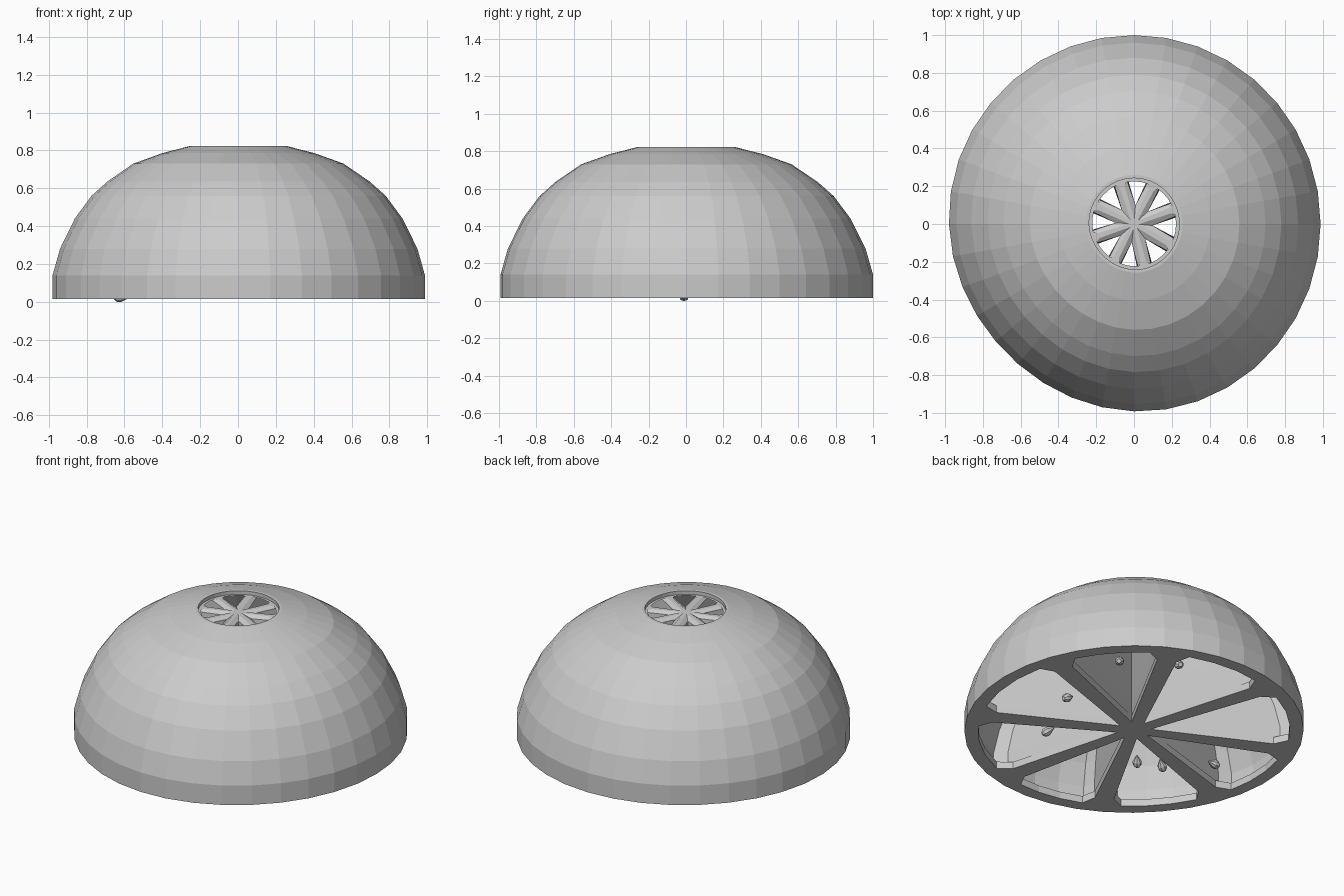
import bpy, bmesh
from math import sin, cos, radians, pi, sqrt, atan2

if "Cube" in bpy.data.objects:
    bpy.data.objects.remove(bpy.data.objects["Cube"])

SIDES = 36
# dome profile: (radius, height)
PROFILE = [(1, .015), (1, .14), (.96, .28), (.88, .44), (.79, .56),
           (.705, .635), (.565, .73), (.41, .785), (.26, .823)]
# angles of the membranes, in degrees
SPOKES = [20, 63, 108, 155, 198, 242, 284, 331]
XS = .988


def make_object(name, bm):
    bmesh.ops.recalc_face_normals(bm, faces=bm.faces[:])
    me = bpy.data.meshes.new(name)
    bm.to_mesh(me)
    bm.free()
    ob = bpy.data.objects.new(name, me)
    bpy.context.collection.objects.link(ob)
    return ob


def wobble(a):
    # the fruit is a little flatter towards front left
    return 1 - .033 * max(0, cos(a - radians(225))) ** 4


def loop(bm, polar, scale, z):
    return [bm.verts.new((r * scale * wobble(a) * cos(a) * XS,
                          r * scale * wobble(a) * sin(a), z)) for r, a in polar]


def skin(bm, loops):
    for lo, hi in zip(loops, loops[1:]):
        n = len(lo)
        for i in range(n):
            j = (i + 1) % n
            bm.faces.new((lo[i], lo[j], hi[j], hi[i]))


def ring_edges(verts, bm):
    return [bm.edges.get((v, verts[(i + 1) % len(verts)])) for i, v in enumerate(verts)]


def wedge(a0, a1, apex, corner, corner_in, rim, rim_in):
    b0, b1 = a0 + rim_in, a1 - rim_in
    arc = [(rim, b0 + (b1 - b0) * t / 3) for t in range(4)]
    return ([(apex, (a0 + a1) / 2), (corner, a0 + corner_in)] + arc
            + [(corner, a1 - corner_in)])


# citrus half: outer rind, wedge cavities with lips, flat cut faces
bm = bmesh.new()
circle = [(1, 2 * pi * i / SIDES) for i in range(SIDES)]
# the top opening has a thin raised rim around the recessed membranes
outer = [loop(bm, circle, r, z) for r, z in PROFILE + [(.243, .823), (.243, .80)]]
skin(bm, outer)
bottom, top = ring_edges(outer[0], bm), ring_edges(outer[-1], bm)
for i, a in enumerate(SPOKES):
    b = SPOKES[(i + 1) % len(SPOKES)]
    a0, a1 = radians(a), radians(b if b > a else b + 360)
    lip = wedge(a0, a1, .10, .84, .07, .92, .13)
    cavity = wedge(a0, a1, .09, .88, .06, .95, .11)
    loops = [loop(bm, lip, 1, .015), loop(bm, lip, 1, .06), loop(bm, cavity, 1, .06)]
    # membranes keep their thickness on the way up
    for r, z in PROFILE[1:-1]:
        loops.append(loop(bm, wedge(a0, a1, .10 / r, .88, .06 / sqrt(r), .95, .11), r, z))
    loops.append(loop(bm, lip, .245, .80))
    skin(bm, loops)
    bottom += ring_edges(loops[0], bm)
    top += ring_edges(loops[-1], bm)
for edges in (bottom, top):
    bmesh.ops.triangle_fill(bm, use_beauty=True, use_dissolve=False, edges=edges)
make_object("citrus_half", bm)


# seeds: small teardrops with the tip towards the centre, tilted up
def seed(index, x, y, z, tilt):
    bm = bmesh.new()
    ring = [2 * pi * i / 8 for i in range(8)]
    loops = [[bm.verts.new((l, r * cos(t), r * sin(t))) for t in ring]
             for l, r in ((.037, .013), (.02, .026), (0, .027), (-.025, .014), (-.042, .004))]
    skin(bm, loops)
    bm.faces.new(loops[0])
    bm.faces.new(loops[-1])
    ob = make_object(f"seed_{index}", bm)
    ob.location = (x, y, z)
    ob.rotation_euler = (0, tilt, atan2(y, x))


# positions across and along the diagonal
SEEDS = [(.43, -.445, .025), (-.02, .74, .06), (-.36, .34, .06), (-.51, -.04, .06),
         (-.02, -.44, .06), (.12, -.50, .06), (.32, .67, .06)]
for i, (u, p, z) in enumerate(SEEDS):
    seed(i + 1, (p - u) / sqrt(2), (p + u) / sqrt(2), z, 0 if z < .05 else .5)
